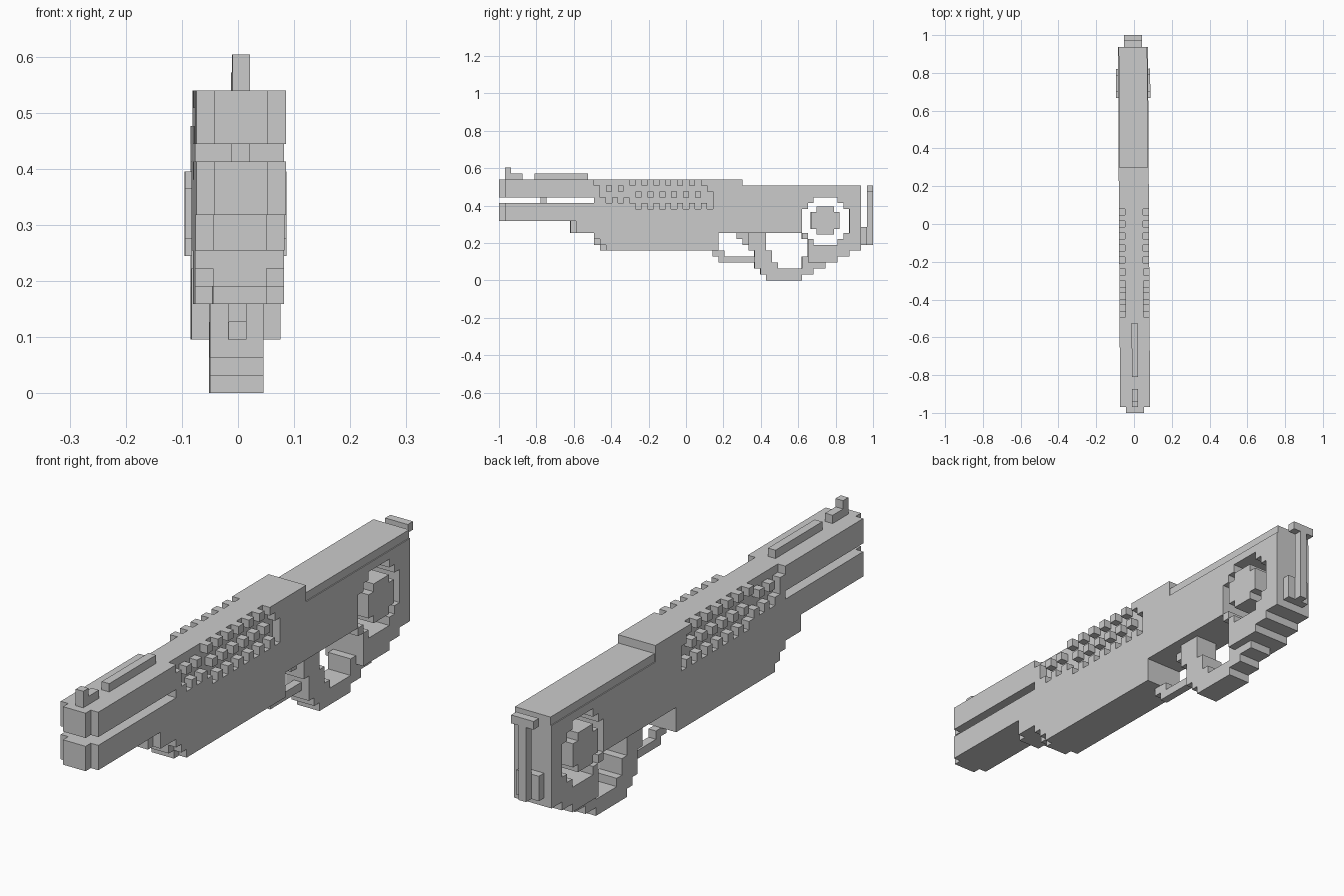
import bpy, bmesh
from mathutils import Matrix, Vector

if "Cube" in bpy.data.objects:
    bpy.data.objects.remove(bpy.data.objects["Cube"])

U = 2 / 63            # block size: the model is 63 blocks long, 19 high
YAW = 0.006           # slight turn of the whole model
parts = {}            # part name -> set of (x, y, z) blocks


def block(name, width, y0, y1, z0, z1):
    """Add a box of blocks, centred on x, to a part."""
    h = width // 2
    parts.setdefault(name, set()).update(
        (x, y, z) for x in range(-h, h + 1) for y in range(y0, y1) for z in range(z0, z1))


def carve(name, xs, y0, y1, z0, z1):
    """Remove blocks from a part."""
    parts[name] -= {(x, y, z) for x in xs for y in range(y0, y1) for z in range(z0, z1)}


def build(name, solid, scale=(1, 1, 1), pivot=(0, 0, 0), shift=(0, 0, 0)):
    """Skin the exposed block sides of a part and merge flat areas."""
    bm = bmesh.new()
    for c in sorted(parts[name]):
        for axis in range(3):
            for s in (-1, 1):
                n = list(c)
                n[axis] += s
                if tuple(n) in solid:
                    continue
                a, b = (axis + 1) % 3, (axis + 2) % 3
                quad = []
                for da, db in ((-.5, -.5), (.5, -.5), (.5, .5), (-.5, .5))[::s]:
                    p = Vector(c)
                    p[axis] += s / 2
                    p[a] += da
                    p[b] += db
                    p += Vector((0, .5, .5))
                    p = Vector([pivot[i] + (p[i] - pivot[i]) * scale[i] + shift[i] for i in range(3)])
                    quad.append(bm.verts.new(p * U + Vector((0, -1, 0))))
                bm.faces.new(quad)
    bmesh.ops.remove_doubles(bm, verts=bm.verts, dist=1e-4)
    bmesh.ops.dissolve_limit(bm, angle_limit=0.01, verts=bm.verts, edges=bm.edges)
    bm.transform(Matrix.Rotation(YAW, 4, 'Z'))
    mesh = bpy.data.meshes.new(name)
    bm.to_mesh(mesh)
    bm.free()
    bpy.context.collection.objects.link(bpy.data.objects.new(name, mesh))


# Twin barrels with narrower muzzle tips and a small spacer
for name, z in (("upper_barrel", 14), ("lower_barrel", 10)):
    block(name, 5, 1, 16, z, z + 3)
    block(name, 3, 0, 1, z, z + 3)
block("barrel_spacer", 1, 7, 8, 13, 14)

# Front sight and top rail
block("front_sight", 1, 1, 4, 17, 18)
block("front_sight", 1, 1, 2, 18, 19)
block("top_rail", 1, 6, 15, 17, 18)

# Receiver with stepped underside
block("receiver", 3, 12, 13, 8, 10)
block("receiver", 5, 13, 16, 8, 10)
block("receiver", 5, 16, 41, 8, 17)
block("receiver", 5, 16, 37, 7, 8)
block("receiver", 3, 16, 17, 6, 7)
block("receiver", 5, 17, 37, 6, 7)
block("receiver", 3, 17, 18, 5, 6)
block("receiver", 5, 18, 37, 5, 6)

# Recessed side panels with rows of studs
for z, y0, y1 in ((16, 16, 35), (15, 17, 35), (14, 17, 36), (13, 18, 36), (12, 22, 37)):
    carve("receiver", (-2, 2), y0, y1, z, z + 1)
for z, y0, y1 in ((16, 22, 35), (15, 18, 22), (14, 23, 35), (13, 19, 22), (12, 22, 37)):
    for y in range(y0, y1, 2):
        for x in (-2, 2):
            parts.setdefault("side_studs", set()).add((x, y, z))

# Stock with stepped rear underside
block("stock", 5, 41, 61, 8, 15)
for z, y0, y1 in ((7, 51, 61), (6, 52, 61), (5, 52, 61), (4, 52, 59), (3, 52, 57)):
    block("stock", 5, y0, y1, z, z + 1)
block("stock", 3, 61, 62, 6, 9)
# Round opening through the stock
for inset, z0, z1 in ((2, 6, 14), (1, 7, 13), (0, 8, 12)):
    carve("stock", range(-2, 3), 51 + inset, 59 - inset, z0, z1)

# Hand loop below the stock
for z, y0, y1 in ((7, 42, 45), (6, 42, 45), (5, 42, 45), (4, 43, 46), (3, 43, 46), (3, 51, 52),
                  (2, 43, 47), (2, 51, 55), (1, 44, 53), (0, 45, 51)):
    block("hand_loop", 3, y0, y1, z, z + 1)

# Trigger and its guard
block("trigger", 1, 40, 42, 7, 8)
block("trigger", 1, 41, 42, 6, 7)
block("trigger_guard", 1, 36, 38, 4, 5)
block("trigger_guard", 1, 37, 43, 3, 4)

# Butt plate: thin column with a wider cap
block("butt_plate", 1, 62, 63, 6, 15)
block("butt_plate", 3, 62, 63, 15, 16)

solid = set().union(*parts.values())
for part in list(parts):
    build(part, solid)

# Slightly slimmer strip along the top of the stock
block("stock_top_strip", 5, 41, 61, 15, 16)
build("stock_top_strip", parts["stock_top_strip"], scale=(0.95, 1, 1))

# Round disc inside the stock opening, standing proud of both sides
block("stock_disc", 5, 53, 58, 9, 12)
block("stock_disc", 5, 54, 57, 8, 13)
build("stock_disc", parts["stock_disc"], scale=(1.14, 0.97, 0.95),
      pivot=(0, 55.5, 10.5), shift=(0, -0.55, -0.42))
